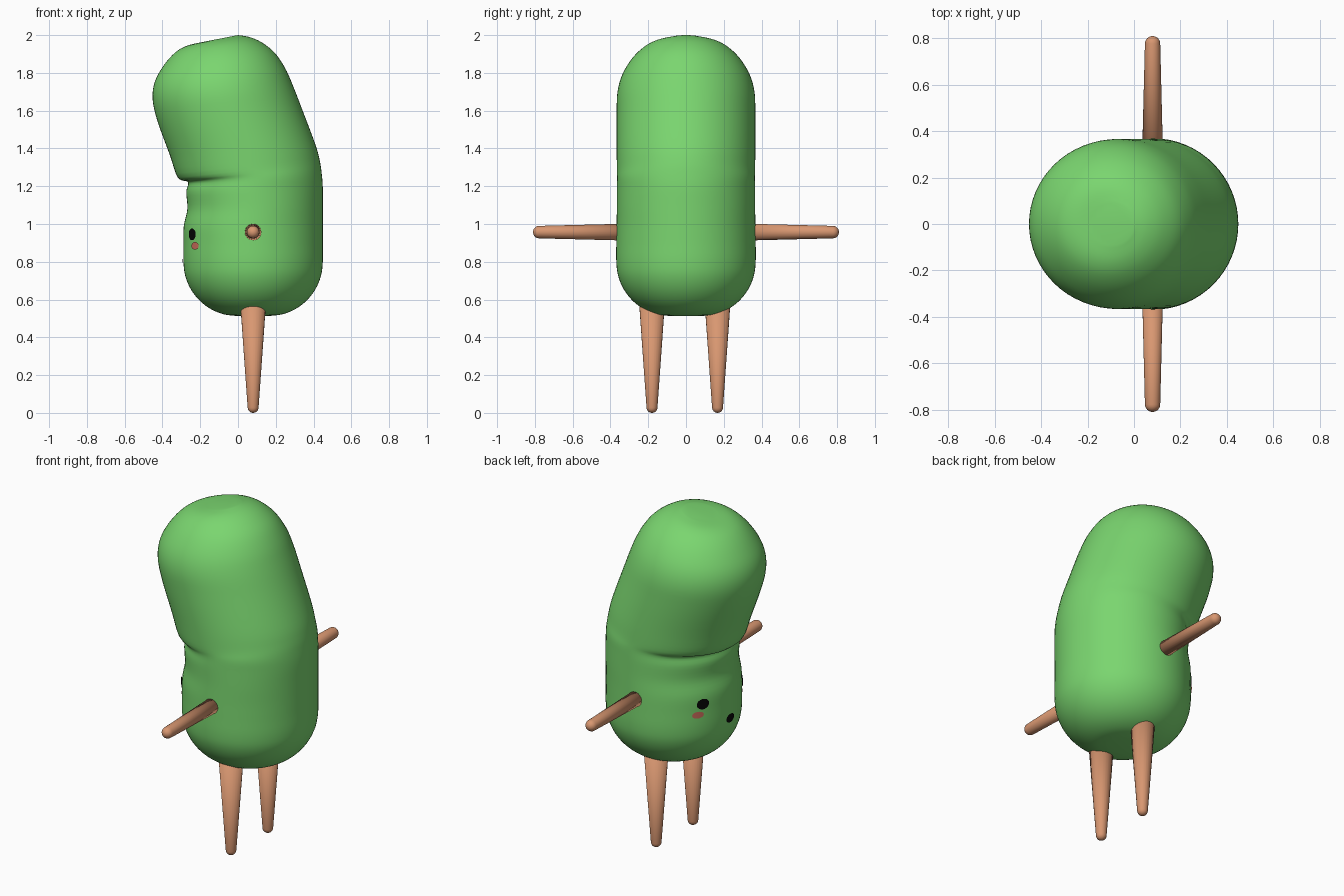
import bpy, bmesh, math
from mathutils import Vector

if "Cube" in bpy.data.objects:
    bpy.data.objects.remove(bpy.data.objects["Cube"])


def material(name, rgb):
    m = bpy.data.materials.new(name)
    m.diffuse_color = (*rgb, 1)
    m.use_nodes = True
    m.node_tree.nodes["Principled BSDF"].inputs["Base Color"].default_value = m.diffuse_color
    return m


GREEN = material("leaf green", (0.195, 0.67, 0.16))
TAN = material("tan", (0.69, 0.31, 0.165))
BLACK = material("black", (0.002, 0.002, 0.002))
PINK = material("blush red", (0.62, 0.16, 0.11))


def loft(name, rings, mat, seg=48):
    """Join rings given as (centre, half axis a, half axis b), cap both ends."""
    bm = bmesh.new()
    loops = []
    for c, a, b in rings:
        loops.append([bm.verts.new(c + a * math.cos(t) + b * math.sin(t))
                      for t in (2 * math.pi * i / seg for i in range(seg))])
    for lo, hi in zip(loops, loops[1:]):
        for i in range(seg):
            j = (i + 1) % seg
            bm.faces.new((lo[i], lo[j], hi[j], hi[i]))
    bm.faces.new(loops[0][::-1])
    bm.faces.new(loops[-1])
    bmesh.ops.recalc_face_normals(bm, faces=bm.faces)
    return finish(name, bm, mat)


def finish(name, bm, mat):
    me = bpy.data.meshes.new(name)
    bm.to_mesh(me)
    bm.free()
    for p in me.polygons:
        p.use_smooth = True
    me.materials.append(mat)
    ob = bpy.data.objects.new(name, me)
    bpy.context.collection.objects.link(ob)
    return ob


# Bent body: each station is left x, left z, right x, right z, half depth
stations = []
for i in range(7):
    t = math.pi / 2 * i / 6
    r = 0.085 + 0.284 * math.sin(t)
    z = 0.80 - 0.287 * math.cos(t)
    stations.append((0.08 - r, z, 0.08 + r, z, r))
stations += [
    (-0.289, 0.90, 0.449, 0.90, 0.369),
    (-0.287, 0.99, 0.449, 0.99, 0.368),
    (-0.268, 1.08, 0.449, 1.09, 0.366),
    (-0.274, 1.17, 0.449, 1.19, 0.366),
    (-0.265, 1.222, 0.444, 1.26, 0.365),
    (-0.318, 1.245, 0.434, 1.33, 0.366),
    (-0.362, 1.368, 0.41, 1.42, 0.367),
    (-0.426, 1.543, 0.34, 1.606, 0.367),
    (-0.452, 1.66, 0.29, 1.735, 0.363),
    (-0.44, 1.755, 0.248, 1.828, 0.337),
    (-0.39, 1.844, 0.193, 1.908, 0.285),
    (-0.33, 1.91, 0.125, 1.962, 0.222),
    (-0.267, 1.945, 0.06, 1.99, 0.16),
    (-0.19, 1.963, 0.0, 2.0, 0.09),
]


def catmull(p0, p1, p2, p3, t):
    return 0.5 * (2 * p1 + (p2 - p0) * t + (2 * p0 - 5 * p1 + 4 * p2 - p3) * t * t
                  + (3 * p1 - p0 - 3 * p2 + p3) * t ** 3)


pad = [stations[0]] + stations + [stations[-1]]
fine = []
for k in range(len(stations) - 1):
    for s in range(4):
        fine.append([catmull(*v, s / 4) for v in zip(*pad[k:k + 4])])
fine.append(stations[-1])
rings = []
for xl, zl, xr, zr, ry in fine:
    left, right = Vector((xl, 0, zl)), Vector((xr, 0, zr))
    rings.append(((left + right) / 2, (right - left) / 2, Vector((0, ry, 0))))
loft("body", rings, GREEN, 64)


# Tapered limbs with rounded tips
def limb(name, base, tip, r0, r1):
    base, tip = Vector(base), Vector(tip)
    d = (tip - base).normalized()
    a = Vector((1, 0, 0))
    b = d.cross(a)
    length = (tip - base).length
    prof = [(0, r0), (length - r1, r1)]
    for i in range(1, 6):
        t = math.radians(16 * i)
        prof.append((length - r1 + r1 * math.sin(t), r1 * math.cos(t)))
    loft(name, [(base + d * h, a * r, b * r) for h, r in prof], TAN, 24)


for side, s, leg_y in (("right", -1, -0.18), ("left", 1, 0.167)):
    limb(side + "_arm", (0.08, s * 0.30, 0.957), (0.08, s * 0.81, 0.957), 0.045, 0.033)
    limb(side + "_leg", (0.08, leg_y, 0.62), (0.08, leg_y, 0.0), 0.071, 0.029)


# Face details: thin oval patches wrapped on the -x side of the body
def patch(name, angle, z, half_w, half_h, mat):
    bm = bmesh.new()
    R = 0.374

    def vert(u, v):
        t = math.radians(angle) + u / R
        return bm.verts.new((0.08 - R * math.cos(t), R * math.sin(t), z + v))

    n = 24
    loops = [[vert(half_w * f * math.cos(2 * math.pi * i / n),
                   half_h * f * math.sin(2 * math.pi * i / n)) for i in range(n)]
             for f in (0.3, 0.65, 1.0)]
    bm.faces.new(loops[0])
    for lo, hi in zip(loops, loops[1:]):
        for i in range(n):
            j = (i + 1) % n
            bm.faces.new((lo[i], hi[i], hi[j], lo[j]))
    bmesh.ops.recalc_face_normals(bm, faces=bm.faces)
    bm.normal_update()
    if sum(f.normal.x for f in bm.faces) > 0:
        bmesh.ops.reverse_faces(bm, faces=bm.faces)
    finish(name, bm, mat)


for side, s in (("right", -1), ("left", 1)):
    patch(side + "_eye", s * 30, 0.945, 0.037, 0.031, BLACK)
    patch(side + "_cheek", s * 34.5, 0.884, 0.034, 0.02, PINK)
patch("mouth", 0, 0.805, 0.036, 0.025, BLACK)
